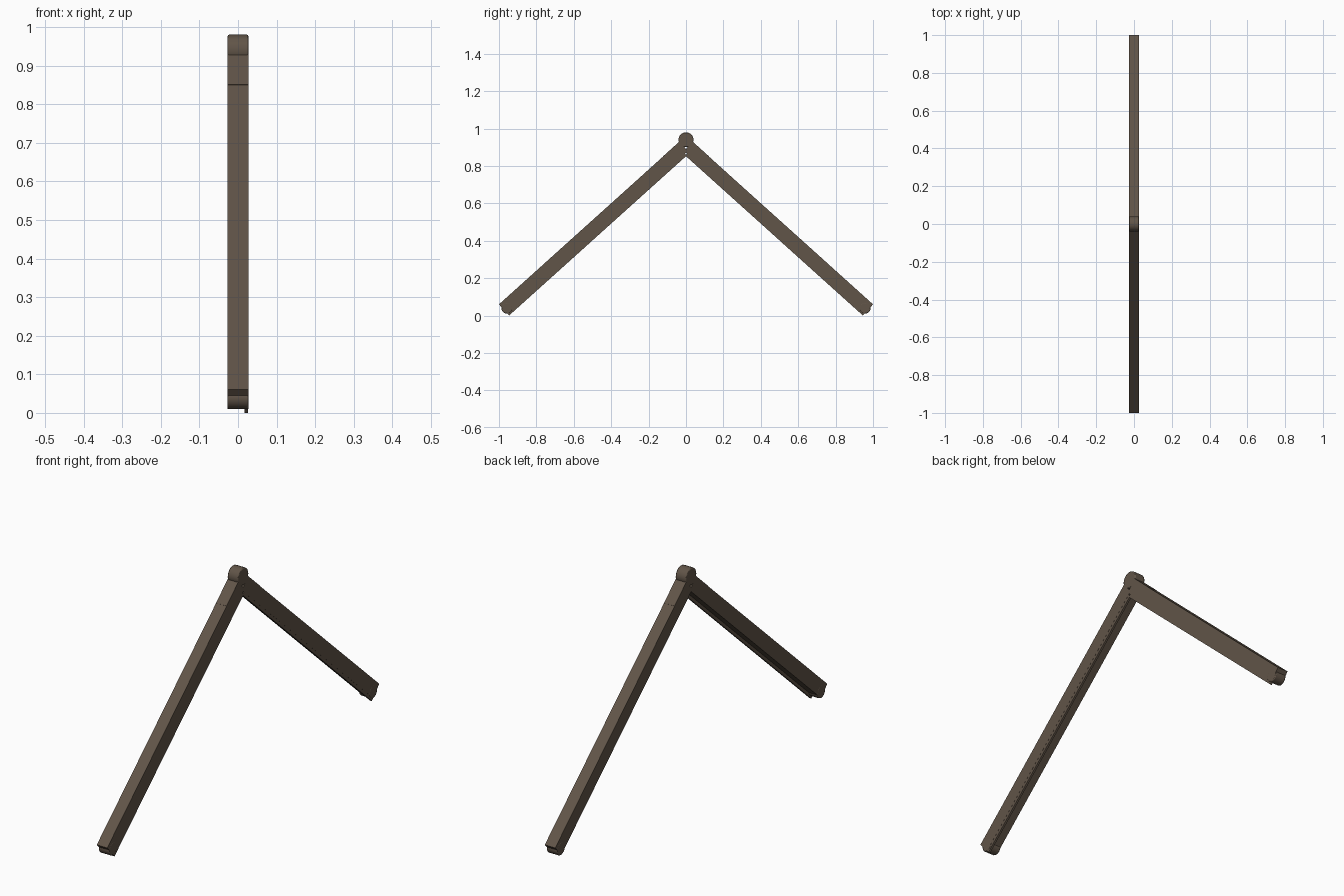
import bpy, bmesh, math
from mathutils import Vector

if "Cube" in bpy.data.objects:
    bpy.data.objects.remove(bpy.data.objects["Cube"])

mat = bpy.data.materials.new("dark_brown")
mat.diffuse_color = (0.12, 0.09, 0.065, 1)
mat.use_nodes = True
mat.node_tree.nodes["Principled BSDF"].inputs["Base Color"].default_value = mat.diffuse_color

W = 0.027                                  # half width in x
TOP = Vector((0.035, 0.929))               # outer corner at the apex (y, z)
END = Vector((1.0, 0.06))                  # outer corner at the foot
D = (END - TOP).normalized()               # along the leg
N = Vector((-D.y, D.x))                    # outward from the leg
LENGTH = (END - TOP).length
THICK = 0.067


def prism(name, profile, x0, x1):
    """Extrude a (y, z) profile from x0 to x1."""
    bm = bmesh.new()
    face = bm.faces.new([bm.verts.new((x0, y, z)) for y, z in profile])
    ext = bmesh.ops.extrude_face_region(bm, geom=[face])
    verts = [g for g in ext["geom"] if isinstance(g, bmesh.types.BMVert)]
    bmesh.ops.translate(bm, verts=verts, vec=(x1 - x0, 0, 0))
    bmesh.ops.recalc_face_normals(bm, faces=bm.faces)
    mesh = bpy.data.meshes.new(name)
    bm.to_mesh(mesh)
    bm.free()
    ob = bpy.data.objects.new(name, mesh)
    bpy.context.collection.objects.link(ob)
    mesh.materials.append(mat)
    return ob


def leg_bar(name, side, a, b, outer, inner, x0, x1):
    """Bar running along a leg from a to b, between two depths."""
    pts = [TOP + D * s + N * n for s, n in
           ((a, outer), (b, outer), (b, inner), (a, inner))]
    return prism(name, [(side * p.x, p.y) for p in pts], x0, x1)


def roller(name, y, z, r, half):
    bpy.ops.mesh.primitive_cylinder_add(vertices=24, radius=r, depth=2 * half,
                                        location=(0, y, z),
                                        rotation=(0, math.pi / 2, 0))
    ob = bpy.context.object
    ob.name = name
    ob.data.materials.append(mat)
    bev = ob.modifiers.new("rounded_rim", "BEVEL")
    bev.width = 0.004
    bev.segments = 2
    bpy.ops.object.shade_smooth_by_angle(angle=math.radians(40))


# Hinge barrel at the apex
roller("hinge_barrel", 0, 0.94, 0.04, W)

SEAM = (TOP.y - 0.85) / -D.y               # joint line near the apex
LIP = (END + N * -THICK).y / N.y           # lip depth that reaches the ground
for side, label in ((-1, "front"), (1, "back")):
    leg_bar(label + "_leg_head", side, 0, SEAM, 0.001, -THICK, -W, W)
    leg_bar(label + "_leg", side, SEAM, LENGTH, 0, -THICK, -W, W)
    # Thin lip along the underside
    leg_bar(label + "_leg_lip", side, 0.02, LENGTH, -THICK, -THICK - LIP,
            0.017, 0.0265)
    # Rounded foot under the leg end
    roller(label + "_foot", side * 0.957, 0.04, 0.03, W + 0.0005)
